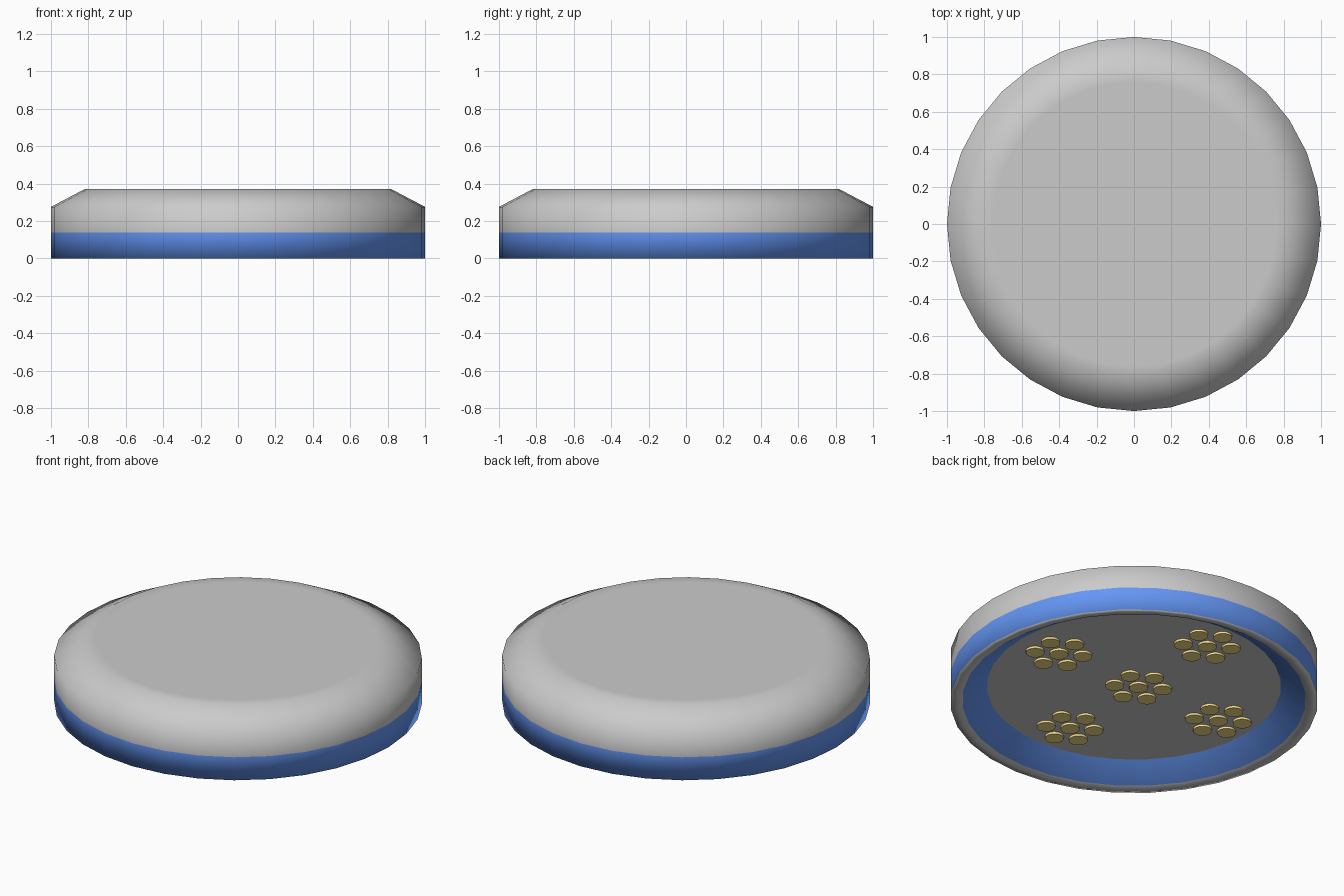
import bpy, bmesh, math

if "Cube" in bpy.data.objects:
    bpy.data.objects.remove(bpy.data.objects["Cube"])

SIDES = 32


def material(name, rgb):
    m = bpy.data.materials.new(name)
    m.diffuse_color = (*rgb, 1)
    m.use_nodes = True
    m.node_tree.nodes["Principled BSDF"].inputs["Base Color"].default_value = m.diffuse_color
    return m


grey = material("grey", (0.8, 0.8, 0.8))
blue = material("blue", (0.13, 0.31, 0.92))
gold = material("gold", (0.95, 0.74, 0.26))


def lathe(name, profile, mat_ids, mats, cap_first=False, smooth=True):
    """Spin an (r, z) profile; mat_ids gives one material per profile segment."""
    bm = bmesh.new()
    rings = [[bm.verts.new((r * math.cos(2 * math.pi * i / SIDES),
                            r * math.sin(2 * math.pi * i / SIDES), z))
              for i in range(SIDES)] for r, z in profile]
    for a, b, mid in zip(rings, rings[1:], mat_ids):
        for i in range(SIDES):
            j = (i + 1) % SIDES
            f = bm.faces.new((a[j], a[i], b[i], b[j]))
            f.material_index = mid
    if cap_first:
        bm.faces.new(rings[0])
    for f in bm.faces:
        f.smooth = smooth
    return finish(name, bm, mats)


def finish(name, bm, mats):
    me = bpy.data.meshes.new(name)
    bm.to_mesh(me)
    bm.free()
    for m in mats:
        me.materials.append(m)
    ob = bpy.data.objects.new(name, me)
    bpy.context.collection.objects.link(ob)
    return ob


# Housing: top, chamfer, grey wall, blue band, rim and blue reflector inside
lathe("lamp_housing",
      [(0.76, 0.37), (0.82, 0.37), (1.0, 0.275), (1.0, 0.138), (1.0, 0.0),
       (0.965, 0.0), (0.935, 0.008), (0.80, 0.095)],
      [0, 0, 0, 1, 0, 0, 1], [grey, blue], cap_first=True)

# Lamp plate closing the inside of the reflector
bm = bmesh.new()
bmesh.ops.create_circle(bm, cap_ends=True, segments=SIDES, radius=0.80)
bmesh.ops.reverse_faces(bm, faces=bm.faces)
plate = finish("lamp_plate", bm, [])
plate.location.z = 0.095


# Bulb clusters: one bulb ringed by six, in the middle and on four arms
def bulb_cluster(name, cx, cy):
    bm = bmesh.new()
    spots = [(0, 0)] + [(0.132 * math.cos(math.radians(30 + 60 * k)),
                         0.132 * math.sin(math.radians(30 + 60 * k))) for k in range(6)]
    for x, y in spots:
        made = bmesh.ops.create_cone(bm, cap_ends=True, segments=24,
                                     radius1=0.051, radius2=0.051, depth=0.03)
        bmesh.ops.translate(bm, verts=made["verts"], vec=(x, y, 0))
    ob = finish(name, bm, [gold])
    ob.location = (cx, cy, 0.097)
    bpy.ops.object.select_all(action='DESELECT')
    ob.select_set(True)
    bpy.context.view_layer.objects.active = ob
    bpy.ops.object.shade_smooth_by_angle()


for label, dx, dy in (("middle", 0, 0), ("right", 1, 0), ("left", -1, 0),
                      ("back", 0, 1), ("front", 0, -1)):
    bulb_cluster("bulbs_" + label, -0.02 + 0.565 * dx, 0.015 + 0.58 * dy)
